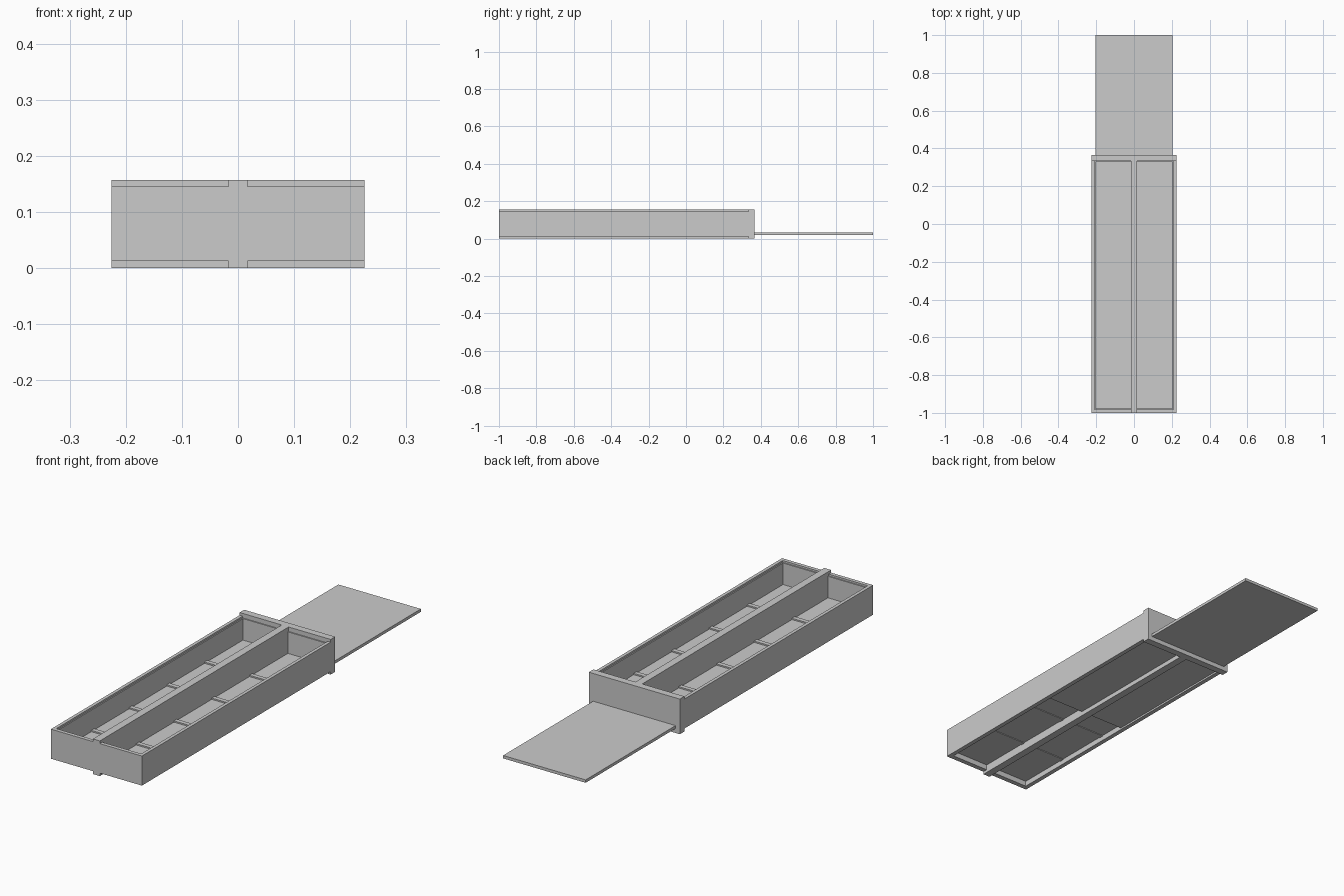
import bpy

if "Cube" in bpy.data.objects:
    bpy.data.objects.remove(bpy.data.objects["Cube"])


def box(name, x, y, z):
    """Axis-aligned box from (min, max) ranges."""
    lo, hi = zip(x, y, z)
    bpy.ops.mesh.primitive_cube_add(size=1, location=[(a + b) / 2 for a, b in zip(lo, hi)])
    ob = bpy.context.object
    ob.name = name
    ob.scale = [b - a for a, b in zip(lo, hi)]
    bpy.ops.object.transform_apply(location=False, rotation=False, scale=True)
    return ob


FRONT, BACK = -1.0, 0.333      # tray length
W, IN, LIP = 0.225, 0.21, 0.205  # outer wall, inner wall, inner ledge
Z0, Z1 = 0.013, 0.145

# T-shaped spine: tall divider plus cross beam at the back
box("divider", (-0.017, 0.017), (FRONT, BACK), (0, 0.157))
box("back_beam", (-W, W), (BACK, 0.365), (0, 0.157))

# Tray walls, with a slightly lower ledge running around the inside
box("front_wall", (-W, W), (FRONT, FRONT + 0.017), (Z0, Z1))
box("front_ledge", (-IN, IN), (FRONT + 0.017, FRONT + 0.022), (Z0, 0.137))
box("back_ledge", (-IN, IN), (BACK - 0.005, BACK), (0.034, 0.137))
for side, s in (("left", -1), ("right", 1)):
    box(side + "_wall", sorted((s * IN, s * W)), (FRONT + 0.017, BACK), (Z0, Z1))
    box(side + "_ledge", sorted((s * LIP, s * IN)), (FRONT + 0.022, BACK - 0.005), (Z0, 0.137))

    # Floor of each bay, crossed by four slats
    bay = sorted((s * 0.017, s * LIP))
    box(side + "_floor", bay, (FRONT + 0.022, BACK - 0.005), (0.037, 0.041))
    for k in range(1, 5):
        y = FRONT + k * (BACK - FRONT) / 5
        box(f"{side}_slat_{k}", bay, (y - 0.01, y + 0.01), (0.034, 0.047))

# Sliding plate, pulled out halfway from under the floor
box("sliding_plate", (-0.204, 0.204), (-0.333, 1.0), (0.02, 0.033))
